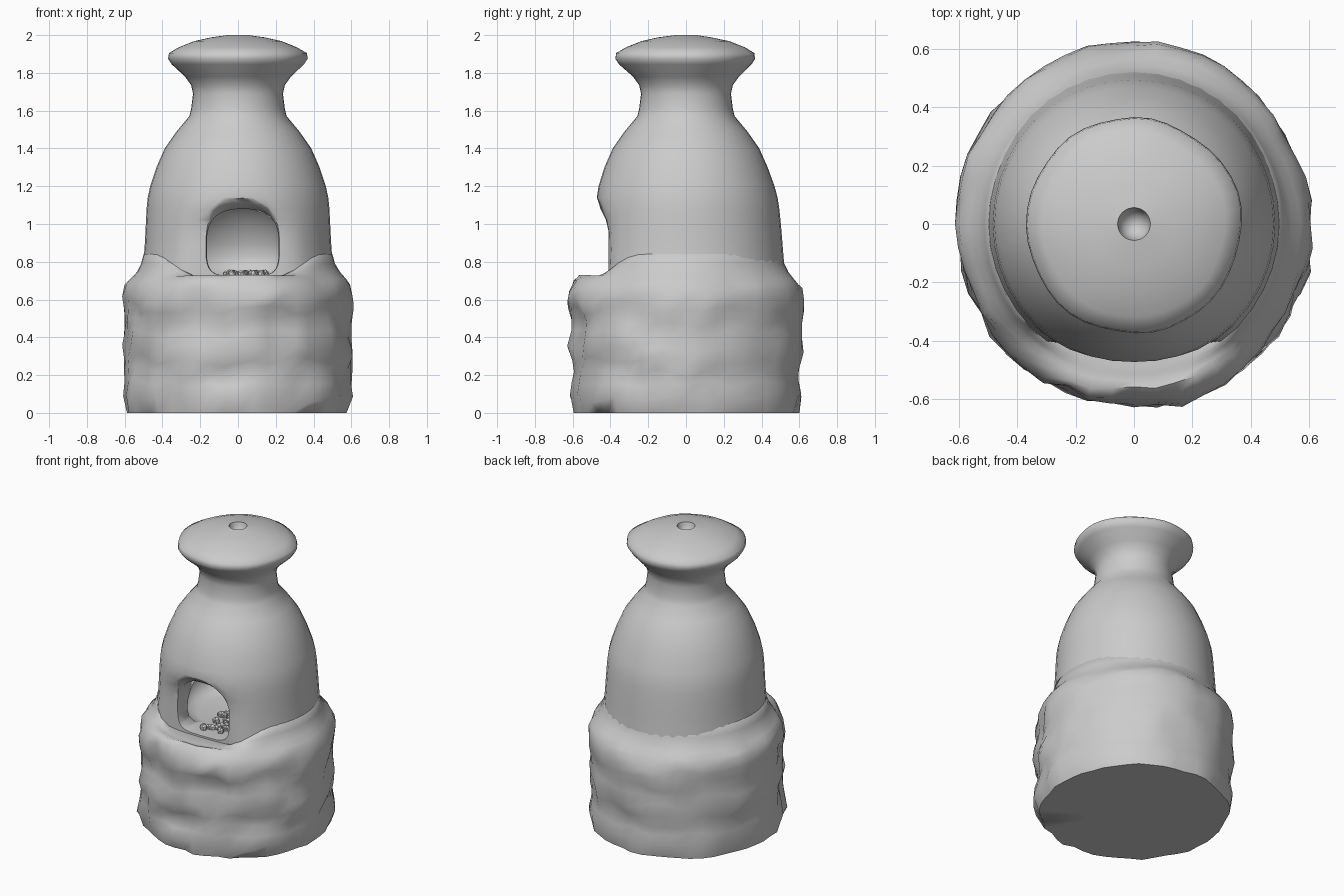
import bpy, bmesh, math, random
from mathutils import Vector, noise

if "Cube" in bpy.data.objects:
    bpy.data.objects.remove(bpy.data.objects["Cube"])

random.seed(4)
clay = bpy.data.materials.new("grey clay")
clay.diffuse_color = (0.6, 0.6, 0.6, 1)
clay.use_nodes = True
clay.node_tree.nodes["Principled BSDF"].inputs["Base Color"].default_value = clay.diffuse_color


def make_object(name, bm):
    bmesh.ops.recalc_face_normals(bm, faces=bm.faces)
    me = bpy.data.meshes.new(name)
    bm.to_mesh(me)
    bm.free()
    ob = bpy.data.objects.new(name, me)
    bpy.context.collection.objects.link(ob)
    me.materials.append(clay)
    return ob


def lathe(name, profile, segs, shape=None):
    """Closed solid of revolution; the profile starts and ends at radius 0."""
    bm = bmesh.new()
    rings = []
    for r, z in profile:
        if r == 0:
            rings.append([bm.verts.new((0, 0, z))] * segs)
        else:
            rings.append([bm.verts.new((r * math.cos(2 * math.pi * i / segs),
                                        r * math.sin(2 * math.pi * i / segs), z))
                          for i in range(segs)])
    for a, b in zip(rings, rings[1:]):
        for i in range(segs):
            j = (i + 1) % segs
            quad = list(dict.fromkeys([a[i], a[j], b[j], b[i]]))
            bm.faces.new(quad)
    if shape:
        for v in bm.verts:
            v.co = shape(v.co.copy())
    return make_object(name, bm)


def smooth(ob, angle):
    bpy.ops.object.select_all(action='DESELECT')
    ob.select_set(True)
    bpy.context.view_layer.objects.active = ob
    bpy.ops.object.shade_smooth_by_angle(angle=math.radians(angle))


def ramp(x, a, b):
    t = min(1, max(0, (x - a) / (b - a)))
    return t * t * (3 - 2 * t)


# Rough stone base; its shoulder slopes up to the body, with a flat sill at the front
def rough(co):
    r = math.hypot(co.x, co.y)
    if r < 0.45:
        return co
    front = ramp(-co.y, -0.3, 0.4)
    n = noise.noise(co * 3.2 + Vector((5, 2, 1)))
    n2 = noise.noise(Vector((co.x * 8 + 9, co.y * 8, co.z * 6.5 + 4)))
    amp = ramp(r, 0.5, 0.58)
    k = 1 + amp * (0.03 * n + (0.03 + 0.03 * front) * n2)
    x, y, z = co.x * k, co.y * k * 1.015, co.z
    if 0.08 < z < 0.64:
        z += 0.05 * noise.noise(co * 6 + Vector((3, 1, 7)))
    sill = ramp(-co.y, 0.12, 0.4) * (1 - ramp(abs(co.x), 0.2, 0.48))
    if z > 0.715:
        z += (0.722 - z) * sill
    elif z > 0.6:
        z += 0.02 * sill
    return Vector((x, y, z))


base = lathe("stone_base", [
    (0, 0), (0.3, 0), (0.578, 0), (0.60, 0.09), (0.59, 0.16),
    (0.59, 0.22), (0.597, 0.28), (0.605, 0.35), (0.597, 0.42), (0.60, 0.48),
    (0.61, 0.54), (0.612, 0.59), (0.605, 0.64), (0.585, 0.68), (0.56, 0.71),
    (0.535, 0.745), (0.513, 0.79), (0.5, 0.84), (0.48, 0.85), (0.44, 0.715),
    (0.3, 0.70), (0, 0.70)], 48, rough)
smooth(base, 60)


# Bottle-shaped oven body, with neck, flared cap and a dimple on top
def body_shape(co):
    if co.y > 0:  # back leans out a little towards the base
        co.y += 0.018 * ramp(-co.z, -1.35, -0.85) * ramp(co.y, 0, 0.4)
    elif co.z < 1.22:  # wall flattened around the doorway, under the lip
        limit = -0.41 - 0.075 * ramp(co.z, 0.97, 1.15)
        s = 0.012
        d = (co.y - limit) / s
        co.y = limit + s * math.log(1 + math.exp(d))
    if co.z > 1.8 and math.hypot(co.x, co.y) > 0.1:
        k = 1.01 + 0.035 * noise.noise(Vector((co.x * 5, co.y * 5, 2)))
        co.x, co.y = co.x * k, co.y * k - 0.005
    return co


body = lathe("oven_body", [
    (0, 0.6), (0.3, 0.6), (0.51, 0.6), (0.51, 0.7), (0.506, 0.755), (0.499, 0.82),
    (0.493, 0.9), (0.49, 0.96), (0.487, 1.02), (0.484, 1.08), (0.478, 1.14),
    (0.465, 1.2), (0.432, 1.3), (0.388, 1.4), (0.325, 1.49), (0.258, 1.57),
    (0.248, 1.61), (0.238, 1.69), (0.248, 1.735), (0.28, 1.78), (0.345, 1.845),
    (0.365, 1.875), (0.36, 1.905), (0.31, 1.935), (0.23, 1.968), (0.14, 1.988),
    (0.056, 2.0), (0.05, 1.975), (0.035, 1.945), (0, 1.93)], 40, body_shape)

# Cutters: the low domed firing chamber and the slightly flared arched doorway
chamber = lathe("chamber_cutter", [
    (0, 0.722), (0.25, 0.722), (0.31, 0.735), (0.345, 0.775), (0.355, 0.83),
    (0.345, 0.89), (0.31, 0.97), (0.25, 1.05), (0.17, 1.11), (0.08, 1.145), (0, 1.15)], 32)

bm = bmesh.new()
outline = []
for i in range(32):  # rounded-square arch, rounder at the top
    a = 2 * math.pi * i / 32
    c, s = math.cos(a), math.sin(a)
    p = 0.78 if s > 0 else 0.45
    outline.append((0.19 * math.copysign(abs(c) ** p, c),
                    0.178 + 0.178 * math.copysign(abs(s) ** p, s)))
loops = []
for y, k in ((-0.8, 1.18), (-0.47, 1.16), (-0.445, 1.09), (-0.42, 1.04), (-0.39, 1.0), (-0.2, 1.0)):
    loops.append([bm.verts.new((0.025 + x * k, y, 0.724 + z * k)) for x, z in outline])
for a, b in zip(loops, loops[1:]):
    for i in range(32):
        j = (i + 1) % 32
        bm.faces.new((a[i], a[j], b[j], b[i]))
bm.faces.new(loops[0])
bm.faces.new(loops[-1])
door = make_object("doorway_cutter", bm)

bpy.context.view_layer.objects.active = body
for cutter in (chamber, door):
    cutter.hide_render = True
    mod = body.modifiers.new("cut", 'BOOLEAN')
    mod.operation = 'DIFFERENCE'
    mod.solver = 'EXACT'
    mod.object = cutter
    bpy.ops.object.modifier_apply(modifier=mod.name)
for cutter in (chamber, door):
    bpy.data.objects.remove(cutter)
smooth(body, 62)

# Small coals scattered on the chamber floor
bm = bmesh.new()
for i in range(34):
    a, d = random.uniform(0, 2 * math.pi), 0.14 * math.sqrt(random.random())
    new = bmesh.ops.create_icosphere(bm, subdivisions=1, radius=random.uniform(0.017, 0.025))
    offset = Vector((0.01 + d * math.cos(a), -0.20 + d * math.sin(a), 0.735))
    for v in new["verts"]:
        v.co = offset + v.co * random.uniform(0.9, 1.1)
make_object("coals", bm)
